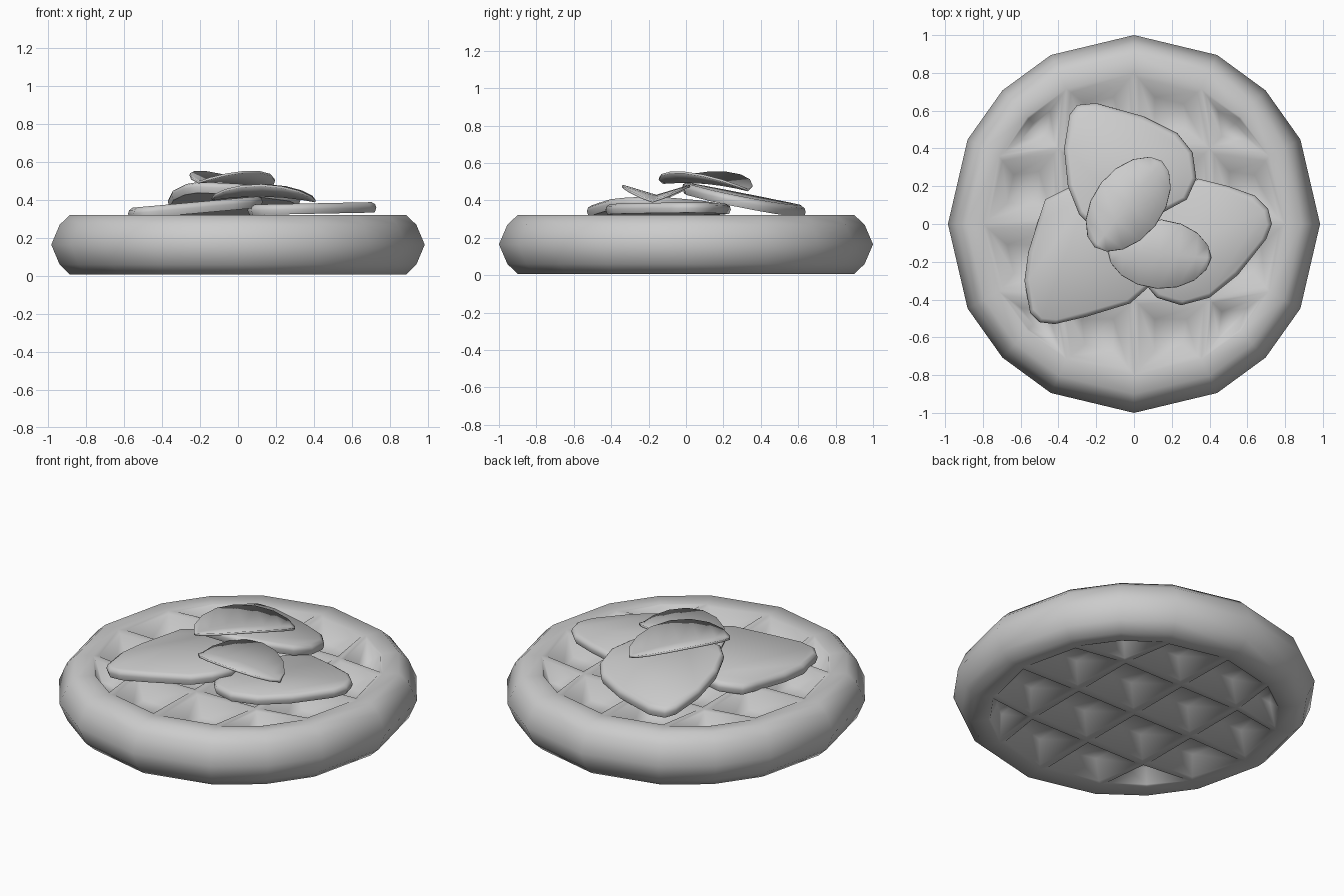
import bpy, bmesh, math
from mathutils import Vector

cube = bpy.data.objects.get("Cube")
if cube:
    bpy.data.objects.remove(cube, do_unlink=True)

grey = bpy.data.materials.new("plain_grey")
grey.use_nodes = True
grey.diffuse_color = (0.6, 0.6, 0.6, 1)
grey.node_tree.nodes["Principled BSDF"].inputs["Base Color"].default_value = (0.6, 0.6, 0.6, 1)


def finish(bm, name, angle):
    bmesh.ops.recalc_face_normals(bm, faces=bm.faces)
    mesh = bpy.data.meshes.new(name)
    bm.to_mesh(mesh)
    bm.free()
    ob = bpy.data.objects.new(name, mesh)
    bpy.context.collection.objects.link(ob)
    mesh.materials.append(grey)
    bpy.ops.object.select_all(action='DESELECT')
    ob.select_set(True)
    bpy.context.view_layer.objects.active = ob
    bpy.ops.object.shade_smooth_by_angle(angle=math.radians(angle))
    return ob


def bridge(bm, a, b):
    n = len(a)
    for i in range(n):
        bm.faces.new((a[i], a[(i + 1) % n], b[(i + 1) % n], b[i]))


# Waffle: a four by four grid of tapered pits on both sides, with a rounded rim
MID = 0.165
INNER = 0.8


def waffle_side(bm, side):
    grid = {}
    for i in range(-2, 3):
        for j in range(-2, 3):
            p = Vector((i * 0.4, j * 0.4, 0))
            edge = max(abs(i), abs(j)) == 2
            if edge:
                p = p.normalized() * INNER
            p.z = MID + side * (0.152 if edge else 0.145)
            grid[i, j] = bm.verts.new(p)
    for i in range(-2, 2):
        for j in range(-2, 2):
            outer = [grid[i, j], grid[i + 1, j], grid[i + 1, j + 1], grid[i, j + 1]]
            centre = sum((v.co for v in outer), Vector()) / 4
            loop = outer
            for factor, depth in ((0.86, 0.005), (0.42, 0.09)):
                inner = [bm.verts.new(centre.lerp(v.co, factor) - Vector((0, 0, side * depth)))
                         for v in outer]
                bridge(bm, loop, inner)
                loop = inner
            bm.faces.new(loop)
    ring = [v for k, v in grid.items() if max(map(abs, k)) == 2]
    return sorted(ring, key=lambda v: math.atan2(v.co.y, v.co.x))


bm = bmesh.new()
top_ring = waffle_side(bm, 1)
bottom_ring = waffle_side(bm, -1)
profile = [(0.9, 0.157), (0.955, 0.105), (1, 0), (0.955, -0.105), (0.9, -0.157)]
last = top_ring
for radius, height in profile:
    ring = [bm.verts.new((v.co.x / INNER * radius * 0.985, v.co.y / INNER * radius, MID + height))
            for v in top_ring]
    bridge(bm, last, ring)
    last = ring
bridge(bm, last, bottom_ring)
finish(bm, "waffle", 85)


# Fruit slices: rounded outlines with bevelled rims, each lying on a tilted plane
def fruit_slice(name, outline, height, slope_x, slope_y, thick):
    bm = bmesh.new()
    pts = [Vector((x, y, 0)) for x, y in outline]
    centre = sum(pts, Vector()) / len(pts)
    last = None
    for inset, drop in ((0.025, 0), (0.006, 0.012), (0, 0.03), (0.01, thick)):
        ring = []
        for p in pts:
            q = p + (centre - p).normalized() * inset
            q.z = height + slope_x * q.x + slope_y * q.y - drop
            ring.append(bm.verts.new(q))
        if last:
            bridge(bm, last, ring)
        else:
            bm.faces.new(ring)
        last = ring
    bm.faces.new(last)
    finish(bm, name, 50)


fruit_slice("back_slice",
            [(-.2, .64), (-.3, .63), (-.34, .58), (-.37, .4), (-.35, .2), (-.29, .05), (-.22, -.02),
             (0, -.01), (.15, .06), (.28, .13), (.33, .24), (.31, .38), (.23, .48), (.05, .57)],
            0.49, -0.03, -0.2, 0.06)
fruit_slice("right_slice",
            [(-.35, .19), (-.47, .13), (-.5, .04), (-.56, -.15), (-.58, -.3), (-.55, -.47), (-.5, -.52),
             (-.42, -.53), (-.25, -.49), (-.02, -.42), (.07, -.34), (.13, -.24), (.1, -.1), (-.1, .1), (-.24, .18)],
            0.41, 0.09, 0, 0.06)
fruit_slice("left_slice",
            [(.34, .24), (.5, .2), (.64, .15), (.71, .08), (.73, 0), (.7, -.08), (.55, -.27), (.4, -.39),
             (.25, -.43), (.12, -.39), (.07, -.33), (.05, -.2), (.1, 0), (.2, .16)],
            0.375, 0.02, 0, 0.055)


# Leaves: thin ovals folded up along the middle and arched lengthwise
def leaf(name, centre, angle, length, width, tilt, arch, fold):
    bm = bmesh.new()
    cx, cy, cz = centre
    c, s = math.cos(angle), math.sin(angle)
    rows = []
    steps = 8
    for k in range(steps + 1):
        t = -math.cos(math.pi * k / steps)
        half = width * max(0, 1 - t * t) ** 0.55
        u = t * length
        sides = (-1, 0, 1) if 0 < k < steps else (0,)
        rows.append([bm.verts.new((cx + u * c - w * half * s, cy + u * s + w * half * c,
                                   cz + tilt * t - arch * t * t + fold * half * abs(w))) for w in sides])
    for a, b in zip(rows, rows[1:]):
        for w in range(2):
            face = [a[min(w, len(a) - 1)], a[min(w + 1, len(a) - 1)],
                    b[min(w + 1, len(b) - 1)], b[min(w, len(b) - 1)]]
            bm.faces.new(list(dict.fromkeys(face)))
    ob = finish(bm, name, 40)
    solid = ob.modifiers.new("thickness", 'SOLIDIFY')
    solid.thickness = 0.012


leaf("upper_leaf", (-.03, .105, .5), math.radians(52), .29, .18, -.02, .02, .3)
leaf("lower_leaf", (.135, -.16, .43), math.radians(-4), .275, .18, -.005, .025, .3)
